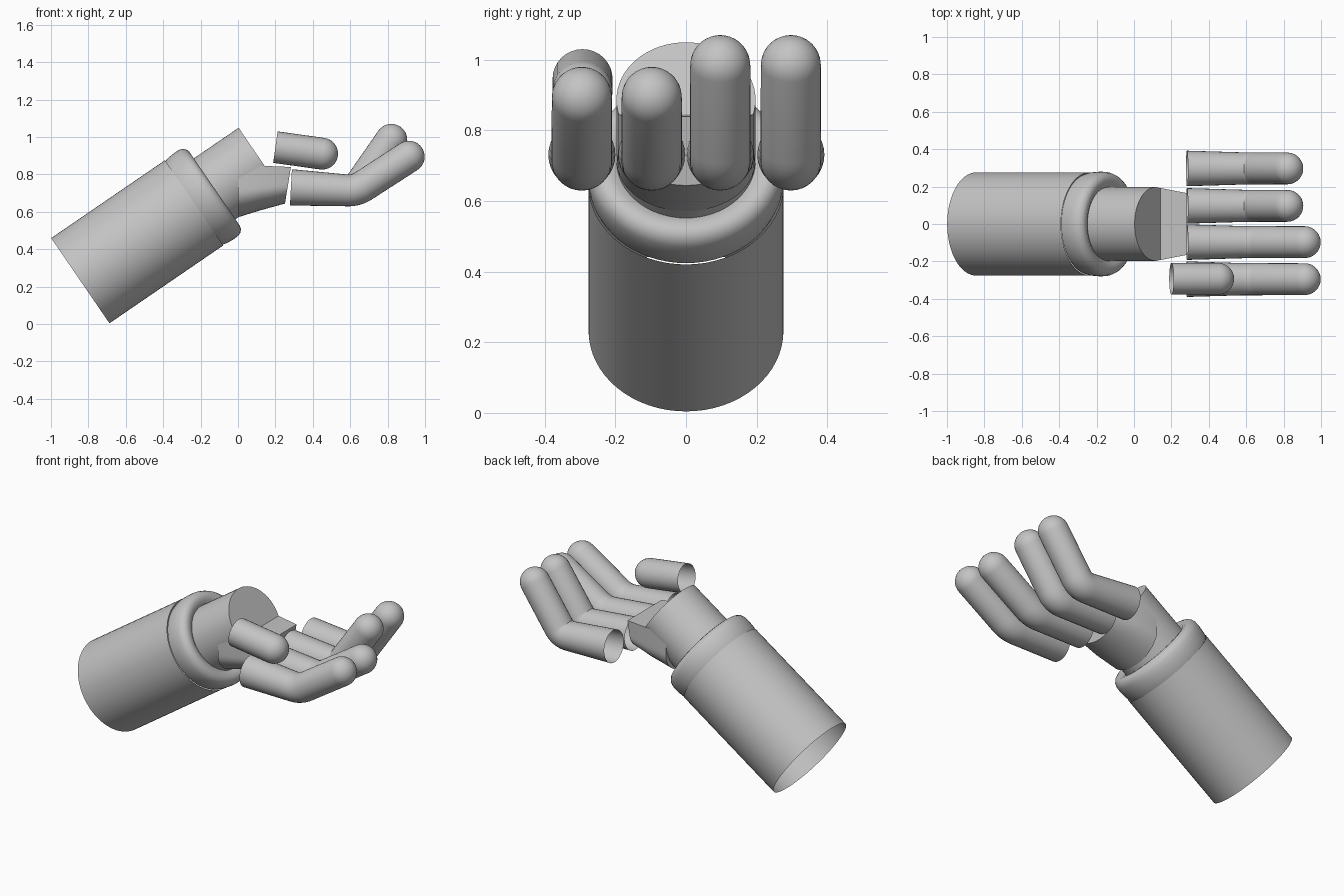
import bpy
import bmesh
import math

if "Cube" in bpy.data.objects:
    bpy.data.objects.remove(bpy.data.objects["Cube"])

grey = bpy.data.materials.new("plain_grey")
grey.diffuse_color = (0.55, 0.55, 0.55, 1)
grey.use_nodes = True
grey.node_tree.nodes["Principled BSDF"].inputs["Base Color"].default_value = grey.diffuse_color


def circle(t):
    return math.cos(t), math.sin(t)


def d_section(t):
    # flat top, rounded underside: returns (up, side)
    c, s = math.cos(t), math.sin(t)
    if c < 0:
        return c, s
    k = 1 / max(abs(c), abs(s))
    return c * k, s * k


def tube(name, rings, y=0.0, start=False, end=False, shape=circle, n=48):
    """Skin rings of (x, z, tilt, up radius, side radius)."""
    bm = bmesh.new()
    loops = []
    for x, z, ang, ru, rs in rings:
        loop = []
        for i in range(n):
            u, s = shape(2 * math.pi * i / n)
            loop.append(bm.verts.new((x - math.sin(ang) * ru * u, y + rs * s,
                                      z + math.cos(ang) * ru * u)))
        loops.append(loop)
    for a, b in zip(loops, loops[1:]):
        for i in range(n):
            j = (i + 1) % n
            bm.faces.new((a[i], b[i], b[j], a[j]))
    if start:
        bm.faces.new(loops[0])
    if end:
        bm.faces.new(loops[-1][::-1])
    me = bpy.data.meshes.new(name)
    bm.to_mesh(me)
    bm.free()
    me.materials.append(grey)
    ob = bpy.data.objects.new(name, me)
    bpy.context.collection.objects.link(ob)
    bpy.context.view_layer.objects.active = ob
    ob.select_set(True)
    bpy.ops.object.shade_smooth_by_angle(angle=math.radians(35))
    ob.select_set(False)
    return ob


# forearm axis
ARM = math.atan2(0.416, 0.608)


def arm_rings(profile):
    return [(-0.843 + a * math.cos(ARM), 0.232 + a * math.sin(ARM), ARM, r, r)
            for a, r in profile]


def dome(x, z, ang, r, steps=8):
    # rounded fingertip
    out = []
    for k in range(steps + 1):
        t = math.radians(88) * k / steps
        rr = r * math.cos(t)
        out.append((x + r * math.sin(t) * math.cos(ang),
                    z + r * math.sin(t) * math.sin(ang), ang, rr, rr))
    return out


# sleeve, rolled cuff and wrist share the forearm axis
tube("sleeve", arm_rings([(0, .276), (.737, .276)]), n=64)
tube("cuff", arm_rings([(.735, .27), (.76, .277), (.80, .28), (.83, .279), (.85, .272),
                        (.864, .258), (.87, .24), (.866, .215), (.85, .19)]), n=64)
tube("wrist", arm_rings([(.70, .197), (1.16, .197)]), end=True, n=64)

# palm block
tube("palm", [(0.0, .708, 0, .137, .195), (0.13, .727, -.08, .119, .193),
              (0.267, .742, -.16, .099, .165)], start=True, end=True, shape=d_section)


# fingers: base, smooth knuckle bend, domed tip
def finger(name, y, tip):
    base, joint = (0.283, 0.731), (0.63, 0.712)
    a1 = math.atan2(joint[1] - base[1], joint[0] - base[0])
    a2 = math.atan2(tip[1] - joint[1], tip[0] - joint[0])
    rings = [(base[0], base[1], a1, .097, .095)]
    reach, steps = 0.05, 8
    p = (joint[0] - reach * math.cos(a1), joint[1] - reach * math.sin(a1))
    q = (joint[0] + reach * math.cos(a2), joint[1] + reach * math.sin(a2))
    for k in range(steps + 1):
        t = k / steps
        w = ((1 - t) ** 2, 2 * t * (1 - t), t * t)
        rings.append((w[0] * p[0] + w[1] * joint[0] + w[2] * q[0],
                      w[0] * p[1] + w[1] * joint[1] + w[2] * q[1],
                      a1 + (a2 - a1) * t, .085, .086))
    tube(name, rings + dome(tip[0], tip[1], a2, .085), y, end=True, n=32)


for label, y, tip in (("index_finger", -.295, (.913, .895)),
                      ("middle_finger", -.097, (.913, .895)),
                      ("ring_finger", .097, (.82, .985)),
                      ("little_finger", .297, (.82, .985))):
    finger(label, y, tip)

# thumb
tilt = math.atan2(-.035, .25)
tube("thumb", [(0.2, .946, tilt, .085, .085)] + dome(.45, .911, tilt, .085), -.293, end=True, n=32)
